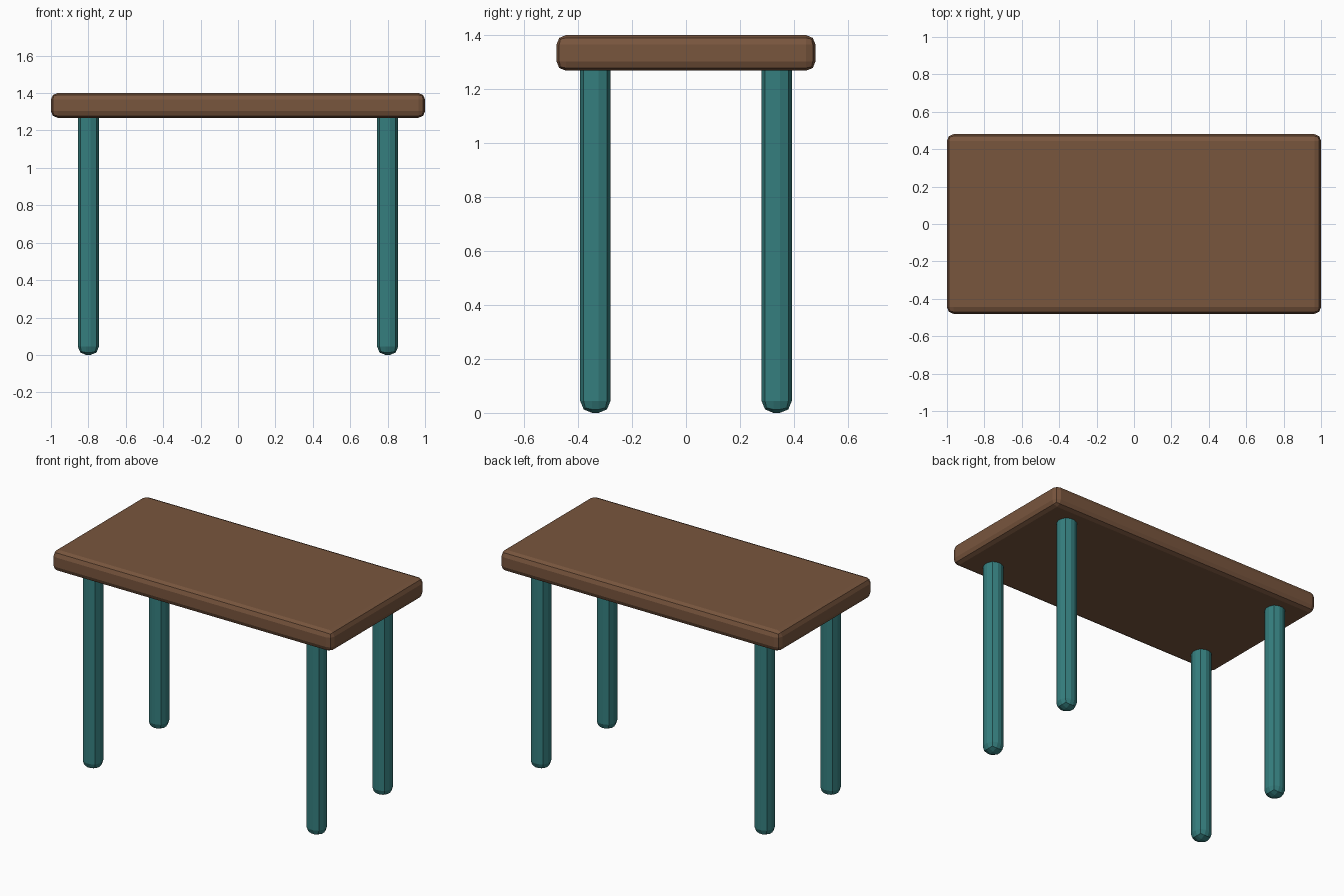
import bpy

if "Cube" in bpy.data.objects:
    bpy.data.objects.remove(bpy.data.objects["Cube"])


def material(name, color):
    mat = bpy.data.materials.new(name)
    mat.diffuse_color = (*color, 1)
    mat.use_nodes = True
    mat.node_tree.nodes["Principled BSDF"].inputs["Base Color"].default_value = mat.diffuse_color
    return mat


def rounded_box(name, center, size, bevel, mat):
    bpy.ops.mesh.primitive_cube_add(size=1, location=center)
    obj = bpy.context.object
    obj.name = name
    obj.scale = size
    bpy.ops.object.transform_apply(location=False, rotation=False, scale=True)
    mod = obj.modifiers.new("Rounded edges", 'BEVEL')
    mod.width = bevel
    mod.segments = 2
    obj.data.materials.append(mat)
    return obj


wood = material("brown wood", (0.19, 0.092, 0.048))
paint = material("teal paint", (0.036, 0.212, 0.212))

# Table top slab
rounded_box("table_top", (0, 0, 1.334), (2.0, 0.96, 0.132), 0.035, wood)

# Four legs, their tops sunk into the slab
leg_height = 1.32
for side, x in (("left", -0.8), ("right", 0.8)):
    for end, y in (("front", -0.336), ("back", 0.336)):
        rounded_box(f"{end}_{side}_leg", (x, y, leg_height / 2),
                    (0.112, 0.112, leg_height), 0.044, paint)
